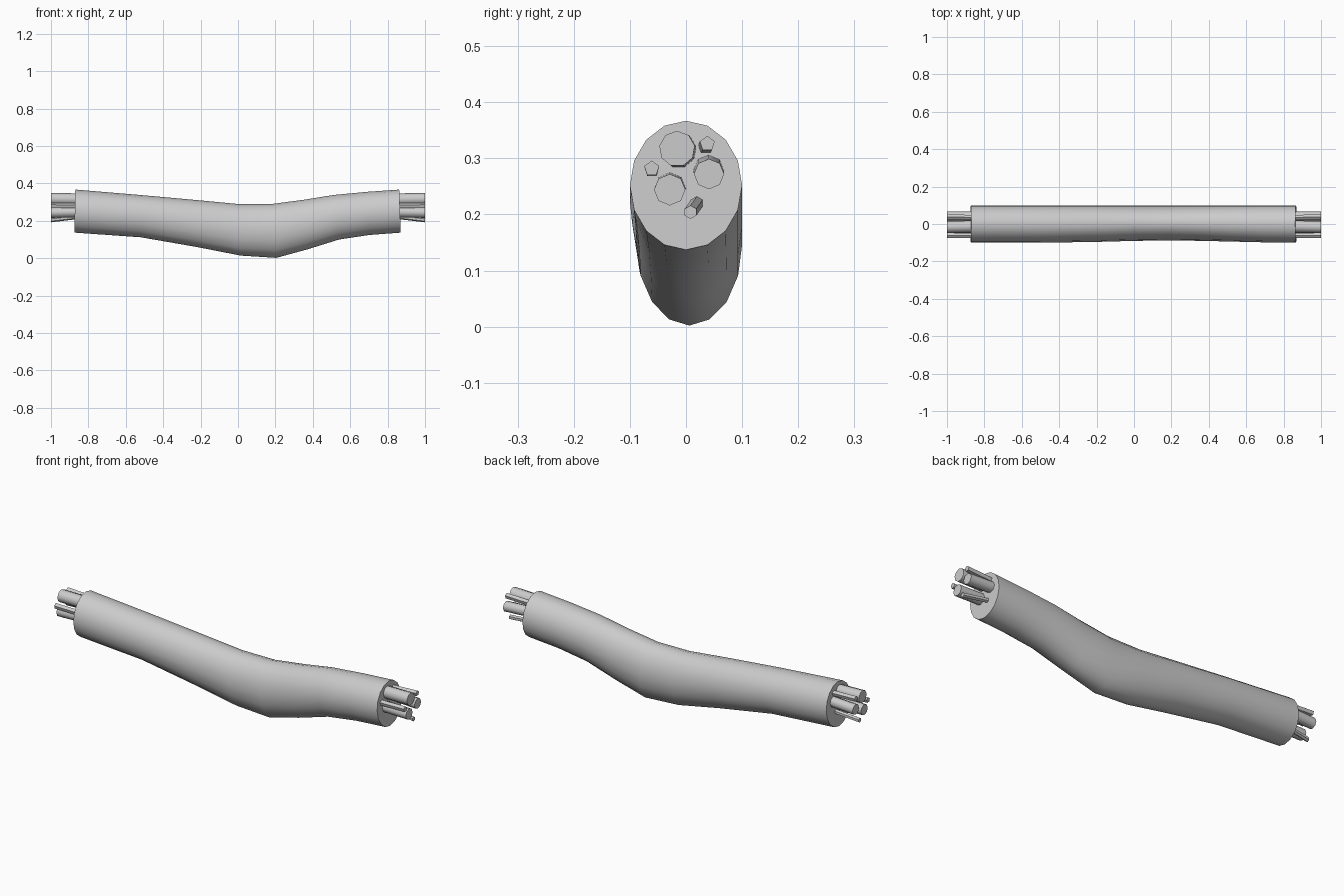
import bpy, bmesh, math
from mathutils import Vector

cube = bpy.data.objects.get("Cube")
if cube:
    bpy.data.objects.remove(cube, do_unlink=True)

grey = bpy.data.materials.new("plain grey")
grey.use_nodes = True
colour = (0.6, 0.6, 0.6, 1)
grey.diffuse_color = colour
grey.node_tree.nodes["Principled BSDF"].inputs["Base Color"].default_value = colour


def loft(name, rings):
    """Skin a list of point rings into a closed, smooth-sided tube."""
    bm = bmesh.new()
    loops = [[bm.verts.new(p) for p in ring] for ring in rings]
    n = len(loops[0])
    for a, b in zip(loops, loops[1:]):
        for i in range(n):
            j = (i + 1) % n
            bm.faces.new((a[i], a[j], b[j], b[i]))
    bm.faces.new(loops[0])
    bm.faces.new(loops[-1])
    bmesh.ops.recalc_face_normals(bm, faces=bm.faces)
    mesh = bpy.data.meshes.new(name)
    bm.to_mesh(mesh)
    bm.free()
    mesh.materials.append(grey)
    obj = bpy.data.objects.new(name, mesh)
    bpy.context.collection.objects.link(obj)
    bpy.ops.object.select_all(action='DESELECT')
    obj.select_set(True)
    bpy.context.view_layer.objects.active = obj
    bpy.ops.object.shade_smooth_by_angle(angle=math.radians(50))
    return obj


def ring(top, bottom, half_width, sides, y_shift=0.0):
    """Ellipse hung between a top and a bottom point."""
    top, bottom = Vector(top), Vector(bottom)
    centre, up = (top + bottom) / 2, (top - bottom) / 2
    points = []
    for i in range(sides):
        a = math.tau * i / sides
        side = Vector((0, math.sin(a) * half_width + y_shift, 0))
        points.append(centre + up * math.cos(a) + side)
    return points


# Sagging outer sleeve: top x, top z, bottom x, bottom z, half width
sections = [
    (-.87, .367, -.875, .137, .1),
    (-.51, .337, -.52, .112, .1),
    (-.2, .309, -.22, .06, .098),
    (0, .29, .015, .014, .095),
    (.18, .29, .205, .002, .094),
    (.355, .313, .37, .047, .095),
    (.51, .338, .54, .1, .097),
    (.69, .355, .70, .124, .099),
    (.862, .367, .87, .137, .1),
]
loft("sleeve", [ring((tx, 0, tz), (bx, 0, bz), w, 16, .1 - w)
                for tx, tz, bx, bz, w in sections])

# Wires poking out of both ends: root y/z, tip y/z, radius, sides
wires = [
    ("upper_thick_wire", (-.012, .314), (-.016, .317), .032, 9),
    ("lower_thick_wire", (-.028, .248), (-.029, .244), .028, 8),
    ("side_thick_wire", (.04, .282), (.041, .272), .027, 8),
    ("side_thin_wire", (-.061, .279), (-.061, .282), .014, 5),
    ("lower_thin_wire", (.025, .228), (.008, .204), .012, 6),
    ("upper_thin_wire", (.034, .318), (.038, .326), .014, 5),
]
for end, sign in (("left", 1), ("right", -1)):
    for name, root, tip, r, sides in wires:
        loft(f"{end}_{name}", [
            ring((sign * x, y, z + r), (sign * x, y, z - r), r, sides)
            for x, (y, z) in ((.8, root), (1, tip))])
